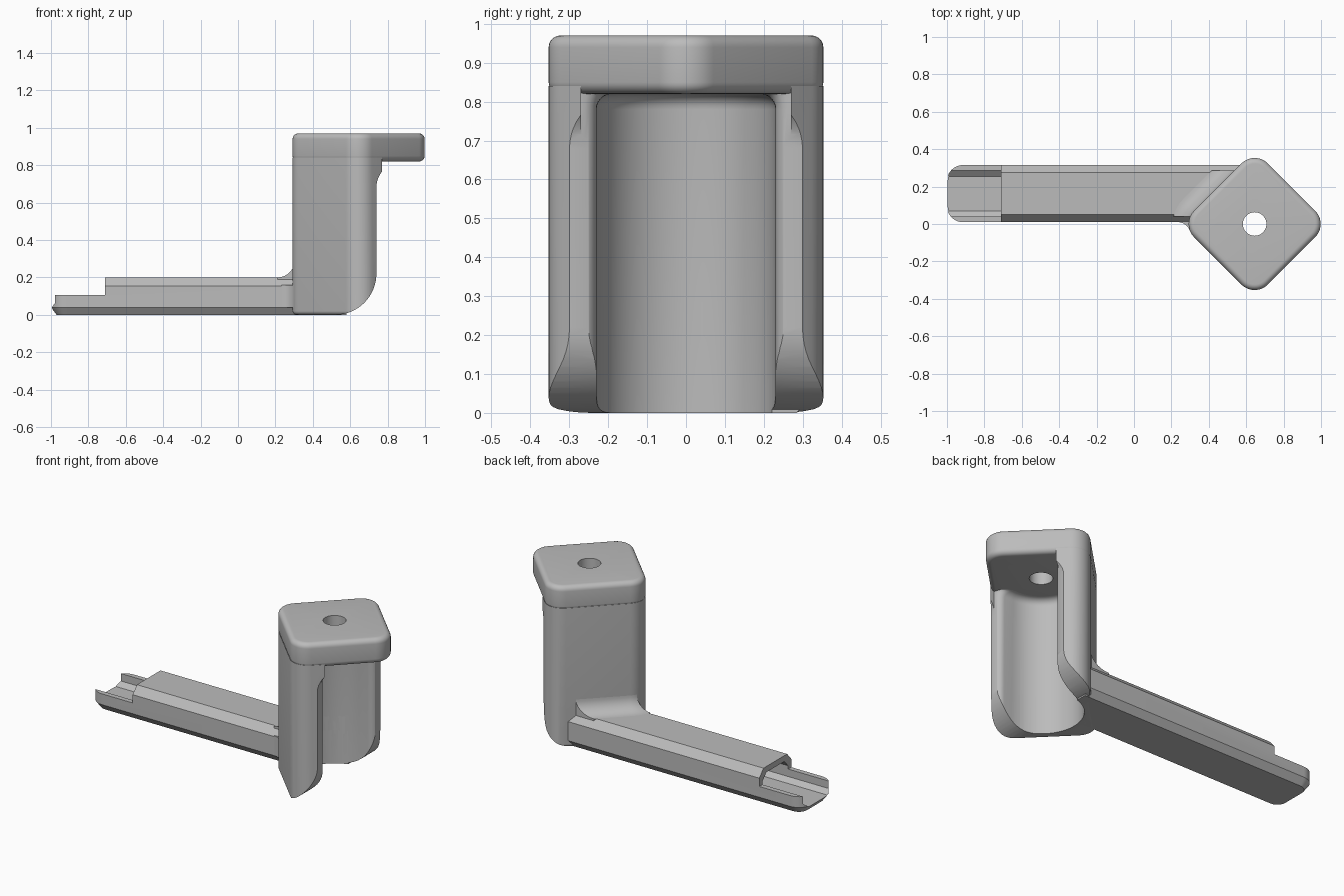
import bpy, bmesh
from math import sin, cos, pi, radians
from mathutils import Vector

old = bpy.data.objects.get("Cube")
if old:
    bpy.data.objects.remove(old, do_unlink=True)

grey = bpy.data.materials.new("plain_grey")
grey.use_nodes = True
COLOUR = (0.5, 0.5, 0.5, 1)
grey.diffuse_color = COLOUR
grey.node_tree.nodes["Principled BSDF"].inputs["Base Color"].default_value = COLOUR

CX = 0.645          # column axis
ARM_Y, ARM_W = 0.1625, 0.1525


def loft(name, rings):
    """Closed solid through rings that share one point count."""
    bm = bmesh.new()
    loops = [[bm.verts.new(p) for p in ring] for ring in rings]
    n = len(loops[0])
    for a, b in zip(loops, loops[1:]):
        for i in range(n):
            j = (i + 1) % n
            bm.faces.new((a[i], a[j], b[j], b[i]))
    bm.faces.new(loops[0])
    bm.faces.new(loops[-1])
    bmesh.ops.recalc_face_normals(bm, faces=bm.faces)
    mesh = bpy.data.meshes.new(name)
    bm.to_mesh(mesh)
    bm.free()
    mesh.materials.append(grey)
    obj = bpy.data.objects.new(name, mesh)
    bpy.context.collection.objects.link(obj)
    return obj


def arc(cx, cy, r, start, end, n=12):
    ts = [radians(start + (end - start) * i / n) for i in range(n + 1)]
    return [(cx + r * cos(t), cy + r * sin(t)) for t in ts]


def at_z(points, z):
    return [Vector((x, y, z)) for x, y in points]


def box(name, x0, x1, y0, y1, z0, z1):
    plan = [(x0, y0), (x1, y0), (x1, y1), (x0, y1)]
    return loft(name, [at_z(plan, z0), at_z(plan, z1)])


def combine(obj, cutter, operation="DIFFERENCE"):
    mod = obj.modifiers.new("cut", "BOOLEAN")
    mod.operation, mod.object, mod.solver = operation, cutter, "EXACT"
    bpy.ops.object.select_all(action="DESELECT")
    bpy.context.view_layer.objects.active = obj
    obj.select_set(True)
    bpy.ops.object.modifier_apply(modifier=mod.name)


def diamond(grow):
    """Rounded square standing on its corner."""
    pts = []
    for k in range(4):
        a = k * 90
        pts += arc(CX + 0.253 * cos(radians(a)), 0.253 * sin(radians(a)),
                   0.1 + grow, a - 45, a + 45, 10)
    return pts


def rounded_stack(name, z0, z1, low, high):
    """Diamond prism with rounded lower and upper rims."""
    ts = [i * pi / 12 for i in range(7)]
    rings = [at_z(diamond(-low * (1 - sin(t))), z0 + low * (1 - cos(t))) for t in ts]
    if high:
        rings += [at_z(diamond(-high * (1 - cos(t))), z1 - high * (1 - sin(t))) for t in ts]
    else:
        rings.append(at_z(diamond(0), z1))
    return loft(name, rings)


def bay(inset):
    """U-shaped recess outline, flared at its mouth."""
    r, flare = 0.23 - inset, 0.04 + inset
    upper = arc(0.745 - flare, r + flare, flare, 0, -90, 6)
    upper[0] = (0.745, r + flare)
    lower = [(x, -y) for x, y in reversed(upper)]
    return ([(1.3, r + flare)] + upper + arc(CX, 0, r, 90, 270, 32)
            + lower + [(1.3, -r - flare)])


# Cutters
ROOF = 0.82
roof_round = [at_z(bay(0.04 * (1 - cos(t))), ROOF - 0.04 * (1 - sin(t)))
              for t in [i * pi / 12 for i in range(7)]]
bay_cutter = loft("bay_cutter", [at_z(bay(0), -0.1)] + roof_round + [at_z(bay(0.04), 1)])

side = ([(0.52, -0.1)] + arc(0.52, 0.22, 0.22, -90, 0, 16)
        + arc(0.88, 0.68, 0.14, 180, 90) + [(0.88, 0.95), (1.3, 0.95), (1.3, -0.1)])
front_cutter = loft("front_cutter", [[Vector((x, y, z)) for x, z in side] for y in (-0.6, 0.6)])

circle = arc(CX, 0, 0.063, 0, 350, 35)
hole_cutter = loft("hole_cutter", [at_z(circle, 0.7), at_z(circle, 1.2)])

half = [(0.0925, 0.035), (0.1225, 0.06), (0.1225, 0.125), (0.085, 0.165)]
tunnel = half + [(-y, z) for y, z in reversed(half)]
tunnel_cutter = loft("tunnel_cutter", [[Vector((x, ARM_Y + y, z)) for y, z in tunnel]
                                       for x in (-1.2, 0.22)])
tray_cutter = box("tray_cutter", -1.2, -0.71, -0.2, 0.6, 0.105, 0.4)

# Column with its open recess
column = rounded_stack("column", 0, 0.84, 0.02, 0)
combine(column, front_cutter)
combine(column, bay_cutter)

# Top plate with a bolt hole
plate = rounded_stack("top_plate", ROOF, 0.97, 0.03, 0.03)
combine(plate, hole_cutter)


# Hollow arm with an open tray at its end
def arm_plan(inset):
    w, r, x0 = ARM_W - inset, 0.085 - inset, -1 + inset
    return ([(0.58, ARM_Y + w)] + arc(x0 + r, ARM_Y + w - r, r, 90, 180, 10)
            + arc(x0 + r, ARM_Y - w + r, r, 180, 270, 10) + [(0.58, ARM_Y - w)])


arm = loft("arm", [at_z(arm_plan(d), z) for d, z in
                   ((0.03, 0), (0, 0.04), (0, 0.155), (0.04, 0.2))])
combine(arm, tunnel_cutter)
combine(arm, tray_cutter)
combine(arm, bay_cutter)

# Blend between the arm top and the column
R = 0.085
blend_rings = [at_z(diamond(R), 0.18)]
for i in range(11):
    t = i * pi / 20
    blend_rings.append(at_z(diamond(R - R * sin(t)), 0.2 + R - R * cos(t)))
blend = loft("arm_top_blend", blend_rings)
blend_limit = box("blend_limit", 0, 0.58, 0.04, 0.285, 0.1, 0.5)
combine(blend, blend_limit, "INTERSECT")
combine(blend, bay_cutter)

# Blend between the arm side and the column
corner = arc(0.233, -0.06, 0.07, 90, 20) + [(0.392, 0), (0.392, 0.03), (0.233, 0.03)]
side_blend = loft("arm_side_blend", [at_z(corner, 0.04), at_z(corner, 0.16)])

for cutter in (bay_cutter, front_cutter, hole_cutter, tunnel_cutter, tray_cutter, blend_limit):
    bpy.data.objects.remove(cutter, do_unlink=True)

bpy.ops.object.select_all(action="DESELECT")
for part in (column, plate, arm, blend, side_blend):
    part.select_set(True)
bpy.context.view_layer.objects.active = column
bpy.ops.object.shade_smooth_by_angle(angle=radians(28))
